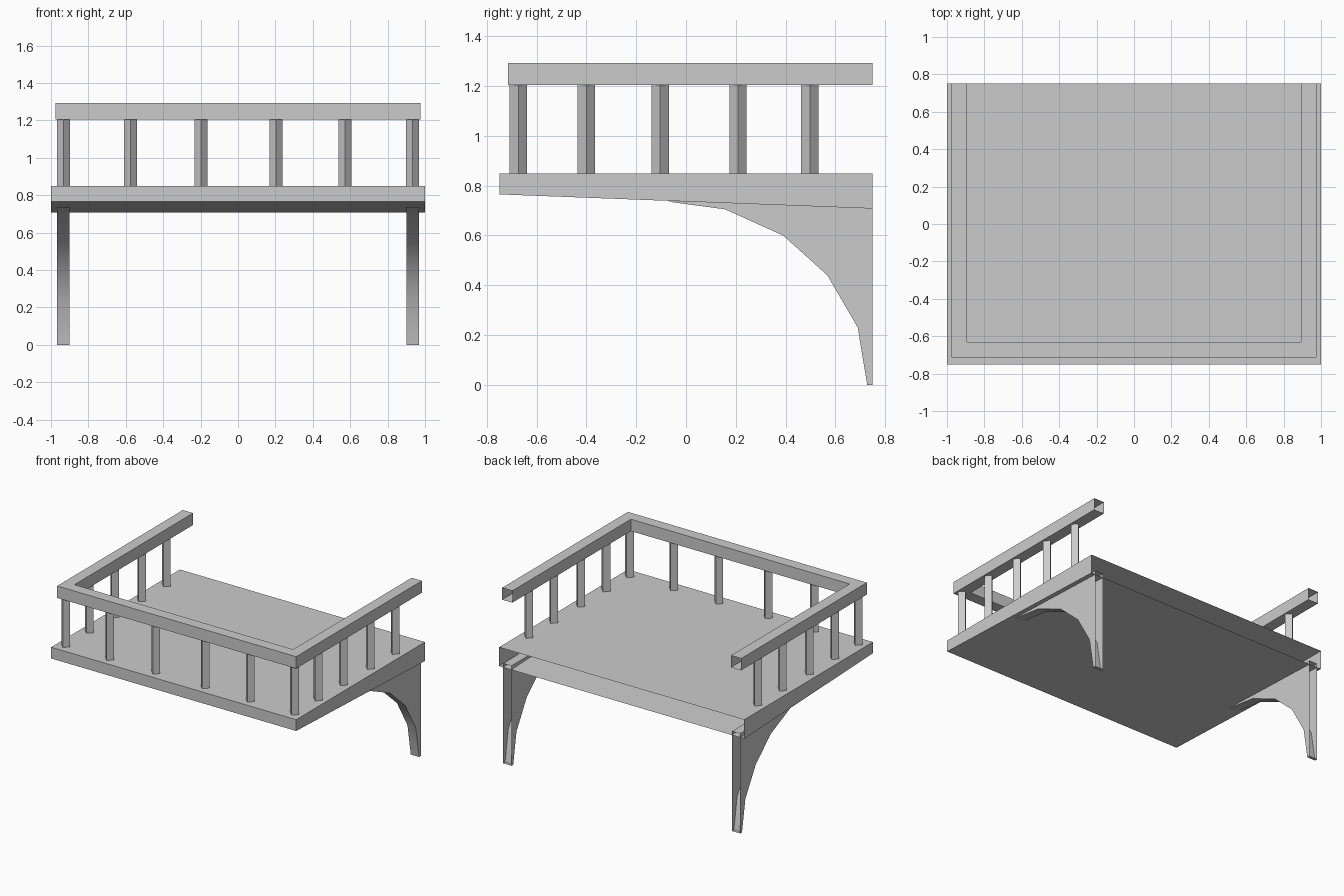
import bpy
import bmesh
import math

cube = bpy.data.objects.get("Cube")
if cube:
    bpy.data.objects.remove(cube, do_unlink=True)

GREY = (0.6, 0.6, 0.6, 1.0)
stone = bpy.data.materials.new("grey_stone")
stone.use_nodes = True
stone.diffuse_color = GREY
stone.node_tree.nodes["Principled BSDF"].inputs["Base Color"].default_value = GREY

BACK = 0.75          # wall plane, where the parts are left open
FLOOR = 0.848
RAIL_BOTTOM, RAIL_TOP = 1.205, 1.293


def finish(name, bm, fix_normals=True):
    if fix_normals:
        bmesh.ops.recalc_face_normals(bm, faces=bm.faces)
    mesh = bpy.data.meshes.new(name)
    bm.to_mesh(mesh)
    bm.free()
    mesh.materials.append(stone)
    obj = bpy.data.objects.new(name, mesh)
    bpy.context.collection.objects.link(obj)
    return obj


def side_profile(name, profile, x0, x1):
    """Extrude a (y, z) profile along x; its closing edge stays open."""
    bm = bmesh.new()
    a, b = [[bm.verts.new((x, y, z)) for y, z in profile] for x in (x0, x1)]
    for i in range(len(profile) - 1):
        bm.faces.new((a[i], a[i + 1], b[i + 1], b[i]))
    bm.faces.new(a)
    bm.faces.new(b)
    return finish(name, bm)


# Floor slab with sloping underside
side_profile("floor_slab", [(BACK, 0.708), (-0.75, 0.765), (-0.75, FLOOR), (BACK, FLOOR)], -1, 1)

# Curved support brackets
curve = [(BACK, 0), (0.728, 0), (0.69, 0.23), (0.568, 0.44), (0.39, 0.60),
         (0.157, 0.705), (-0.08, 0.737), (BACK, 0.737)]
for name, side in (("left_bracket", 1), ("right_bracket", -1)):
    bracket = side_profile(name, curve, side * 0.9, side * 0.967)
    bpy.ops.object.select_all(action='DESELECT')
    bracket.select_set(True)
    bpy.context.view_layer.objects.active = bracket
    bpy.ops.object.shade_smooth_by_angle(angle=math.radians(35))

# Handrail: mitred U of rectangular section with open ends
outer = [(-0.975, BACK), (-0.975, -0.715), (0.975, -0.715), (0.975, BACK)]
inner = [(-0.892, BACK), (-0.892, -0.632), (0.892, -0.632), (0.892, BACK)]
bm = bmesh.new()
rings = [[bm.verts.new((*p, z)) for p, z in
          ((o, RAIL_BOTTOM), (o, RAIL_TOP), (i, RAIL_TOP), (i, RAIL_BOTTOM))]
         for o, i in zip(outer, inner)]
for r, s in zip(rings, rings[1:]):
    for k in range(4):
        n = (k + 1) % 4
        bm.faces.new((r[k], r[n], s[n], s[k]))
finish("handrail", bm)


# Square balusters, turned edge-on
def baluster(name, x, y):
    bm = bmesh.new()
    bmesh.ops.create_cone(bm, cap_ends=False, segments=4, radius1=0.035,
                          radius2=0.035, depth=RAIL_BOTTOM - FLOOR)
    obj = finish(name, bm)
    obj.location = (x, y, (RAIL_BOTTOM + FLOOR) / 2)


FRONT_Y, SIDE_X = -0.674, 0.933
for n, x in enumerate((-SIDE_X, -0.575, -0.198, 0.203, 0.572, SIDE_X)):
    baluster(f"front_baluster_{n + 1}", x, FRONT_Y)
for n, y in enumerate((-0.4, -0.104, 0.209, 0.498)):
    for name, side in (("left", 1), ("right", -1)):
        baluster(f"{name}_baluster_{n + 1}", side * SIDE_X, y)
